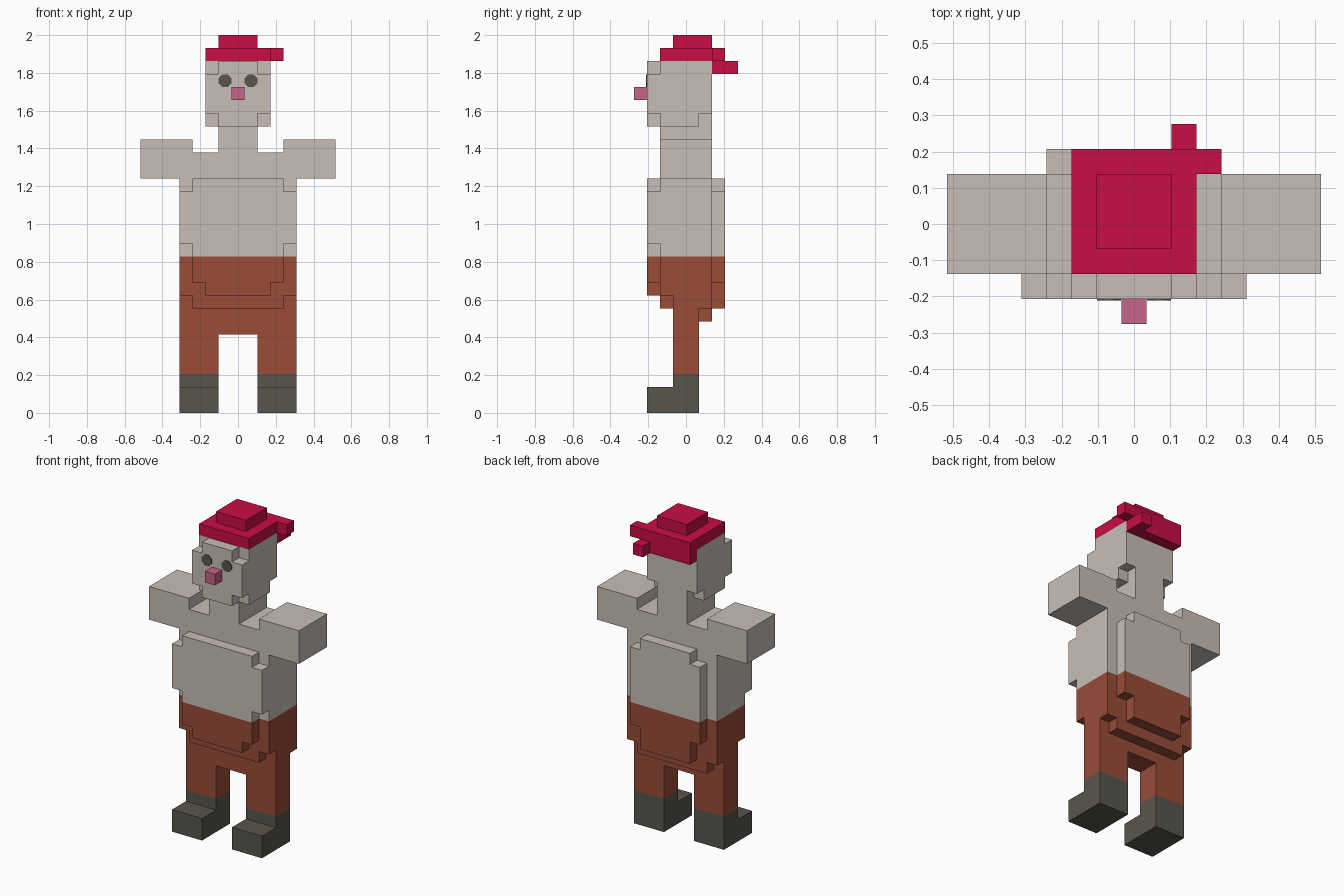
import bpy, bmesh, math
from mathutils import Matrix, Vector

if "Cube" in bpy.data.objects:
    bpy.data.objects.remove(bpy.data.objects["Cube"])

V = 2 / 29  # edge of one cube


def material(name, rgb):
    m = bpy.data.materials.new(name)
    m.diffuse_color = (*rgb, 1)
    m.use_nodes = True
    m.node_tree.nodes["Principled BSDF"].inputs["Base Color"].default_value = m.diffuse_color
    return m


SKIN = material("pale skin", (0.578, 0.515, 0.474))
BROWN = material("rust brown", (0.319, 0.072, 0.040))
DARK = material("dark grey", (0.098, 0.091, 0.072))
RED = material("crimson", (0.578, 0.004, 0.060))
PINK = material("pink", (0.584, 0.125, 0.254))

cells = {}  # (x, y, z) -> part name


def box(part, x0, x1, y0, y1, z0, z1):
    """Fill cubes; x bounds lie on half steps, y and z on whole steps."""
    for x in range(math.ceil(x0), math.floor(x1) + 1):
        for y in range(y0, y1):
            for z in range(z0, z1):
                cells[x, y, z] = part


def wide(part, half, y0, y1, z0, z1):
    box(part, -half, half, y0, y1, z0, z1)


# boots and legs, mirrored
for side, a, b in (("left", -4.5, -1.5), ("right", 1.5, 4.5)):
    box(side + "_boot", a, b, -3, 1, 0, 2)
    box(side + "_boot", a, b, -1, 1, 2, 3)
    box(side + "_leg", a, b, -1, 1, 3, 6)

# torso core, with stepped hips at front and back
wide("torso", 4.5, -1, 1, 6, 20)
wide("torso", 3.5, -2, -1, 8, 9)
wide("torso", 4.5, -2, -1, 9, 20)
wide("torso", 3.5, 1, 2, 7, 8)
wide("torso", 4.5, 1, 2, 8, 20)

# rounded belly
wide("torso", 2.5, -3, -2, 9, 10)
wide("torso", 3.5, -3, -2, 10, 18)
wide("torso", 4.5, -3, -2, 13, 17)

# back
wide("torso", 2.5, 2, 3, 8, 18)
wide("torso", 3.5, 2, 3, 10, 17)

# arms
for side, a, b, c, d in (("left", -7.5, -4.5, -4.5, -3.5), ("right", 4.5, 7.5, 3.5, 4.5)):
    box(side + "_arm", a, b, -2, 2, 18, 21)
    box(side + "_arm", c, d, -2, 2, 20, 21)

# neck and head with trimmed corners
wide("head", 1.5, -2, 2, 20, 22)
wide("head", 2.5, -2, 1, 22, 27)
wide("head", 1.5, 1, 2, 22, 23)
wide("head", 2.5, 1, 2, 23, 27)
wide("head", 1.5, -3, -2, 22, 27)
wide("head", 2.5, -3, -2, 23, 26)
box("nose", -0.5, 0.5, -4, -3, 24, 25)

# headscarf with crown and knot
wide("headscarf", 2.5, -2, 3, 27, 28)
wide("headscarf", 2.5, 2, 3, 26, 27)
wide("headscarf", 1.5, -1, 2, 28, 29)
box("headscarf", 2.5, 3.5, 2, 3, 27, 28)
box("headscarf", 1.5, 2.5, 3, 4, 26, 27)

MATS = {"left_boot": [DARK], "right_boot": [DARK], "left_leg": [BROWN], "right_leg": [BROWN],
        "torso": [SKIN, BROWN], "left_arm": [SKIN], "right_arm": [SKIN],
        "head": [SKIN], "nose": [PINK], "headscarf": [RED]}


def build(part):
    """Make a mesh from the outer faces of one part."""
    bm = bmesh.new()
    for (x, y, z), name in cells.items():
        if name != part:
            continue
        centre = Vector((x, y + 0.5, z + 0.5))
        for axis in range(3):
            for s in (-1, 1):
                n = Vector((0, 0, 0))
                n[axis] = s
                if (x + int(n.x), y + int(n.y), z + int(n.z)) in cells:
                    continue
                u = Vector((0, 0, 0))
                u[(axis + 1) % 3] = 0.5
                w = n.cross(u)
                mid = centre + n * 0.5
                f = bm.faces.new([bm.verts.new((mid + o) * V)
                                  for o in (-u - w, u - w, u + w, w - u)])
                # trousers reach up to the waist
                f.material_index = 1 if part == "torso" and z < 12 else 0
    bmesh.ops.remove_doubles(bm, verts=bm.verts, dist=1e-4)
    bmesh.ops.dissolve_limit(bm, angle_limit=0.01, verts=bm.verts, edges=bm.edges,
                             delimit={'MATERIAL'})
    finish(bm, part, MATS[part])


def finish(bm, name, mats):
    me = bpy.data.meshes.new(name)
    bm.to_mesh(me)
    bm.free()
    for m in mats:
        me.materials.append(m)
    bpy.context.collection.objects.link(bpy.data.objects.new(name, me))


for part in MATS:
    build(part)

# eyes: thin eight-sided plates on the face
for side, s in (("left", -1), ("right", 1)):
    bm = bmesh.new()
    place = (Matrix.Translation((s * V, -3 * V - 0.002, 25.5 * V))
             @ Matrix.Rotation(math.pi / 2, 4, 'X')
             @ Matrix.Rotation(math.pi / 8, 4, 'Z'))
    bmesh.ops.create_cone(bm, cap_ends=True, segments=8, radius1=0.036, radius2=0.036,
                          depth=0.006, matrix=place)
    finish(bm, side + "_eye", [DARK])
